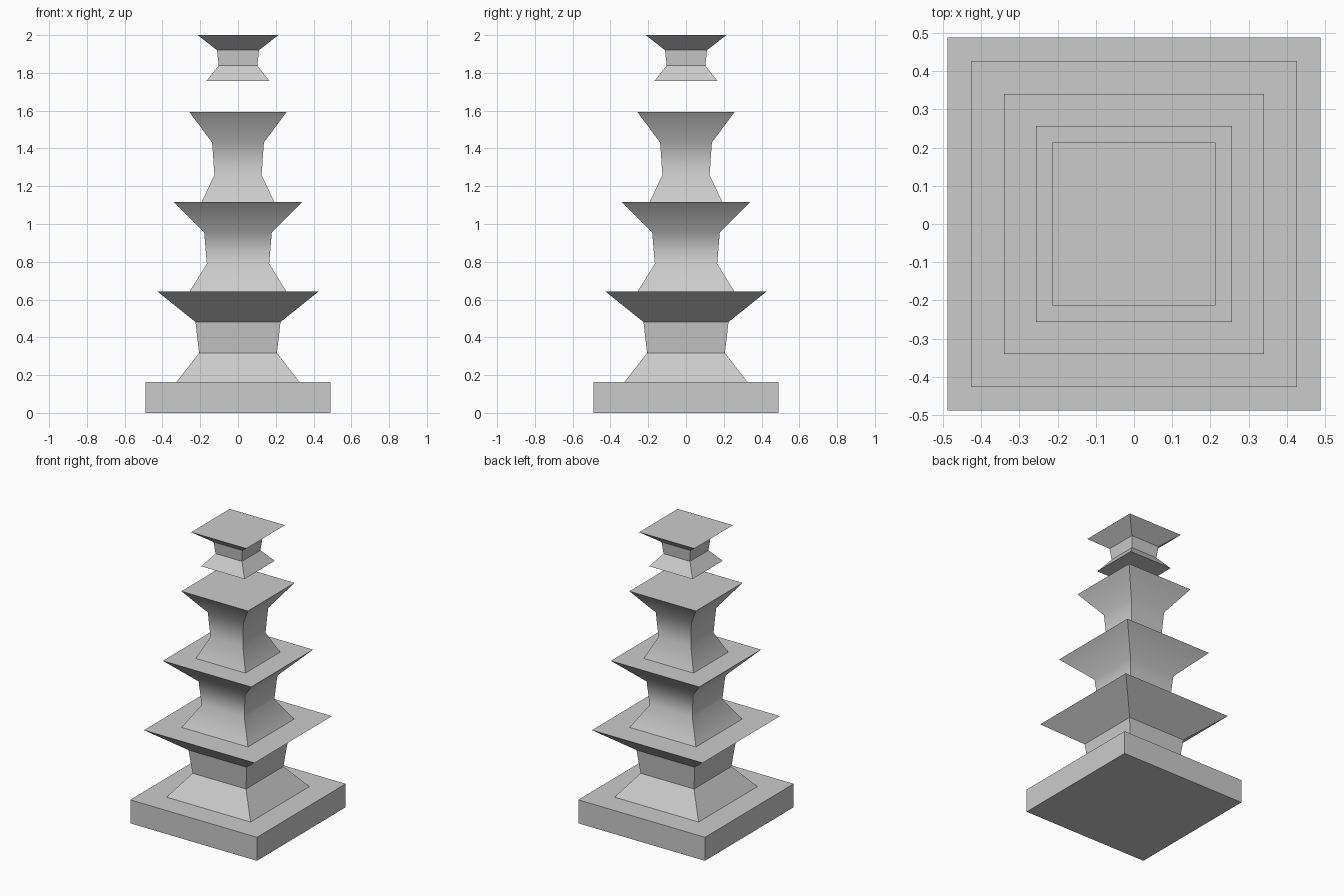
import bpy
import bmesh
import math

if "Cube" in bpy.data.objects:
    bpy.data.objects.remove(bpy.data.objects["Cube"], do_unlink=True)

stone = bpy.data.materials.new("grey_stone")
stone.use_nodes = True
grey = (0.6, 0.6, 0.6, 1.0)
stone.diffuse_color = grey
stone.node_tree.nodes["Principled BSDF"].inputs["Base Color"].default_value = grey


def square_stack(name, profile):
    """Closed square tower through (half width, height) rings."""
    bm = bmesh.new()
    corners = ((-1, -1), (1, -1), (1, 1), (-1, 1))
    rings = [[bm.verts.new((x * r, y * r, z)) for x, y in corners]
             for r, z in profile]
    for low, high in zip(rings, rings[1:]):
        for i in range(4):
            j = (i + 1) % 4
            bm.faces.new((low[i], low[j], high[j], high[i]))
    bm.faces.new(rings[0][::-1])
    bm.faces.new(rings[-1])
    mesh = bpy.data.meshes.new(name)
    bm.to_mesh(mesh)
    bm.free()
    mesh.materials.append(stone)
    obj = bpy.data.objects.new(name, mesh)
    bpy.context.collection.objects.link(obj)
    # Gentle bends blend, strong bends and corners stay crisp
    bpy.ops.object.select_all(action="DESELECT")
    obj.select_set(True)
    bpy.context.view_layer.objects.active = obj
    bpy.ops.object.shade_smooth_by_angle(angle=math.radians(42))
    return obj


# Plinth
square_stack("base_slab", [(0.489, 0), (0.489, 0.164)])

# Waisted tiers, each flaring out into an eave
square_stack("lower_tier", [(0.325, 0.164), (0.206, 0.317), (0.225, 0.481), (0.427, 0.643)])
square_stack("middle_tier", [(0.256, 0.643), (0.165, 0.79), (0.179, 0.955), (0.341, 1.117)])
square_stack("upper_tier", [(0.192, 1.117), (0.125, 1.26), (0.137, 1.431), (0.257, 1.593)])

# Floating crown
square_stack("floating_top", [(0.167, 1.757), (0.102, 1.838), (0.111, 1.92), (0.213, 2.0)])
